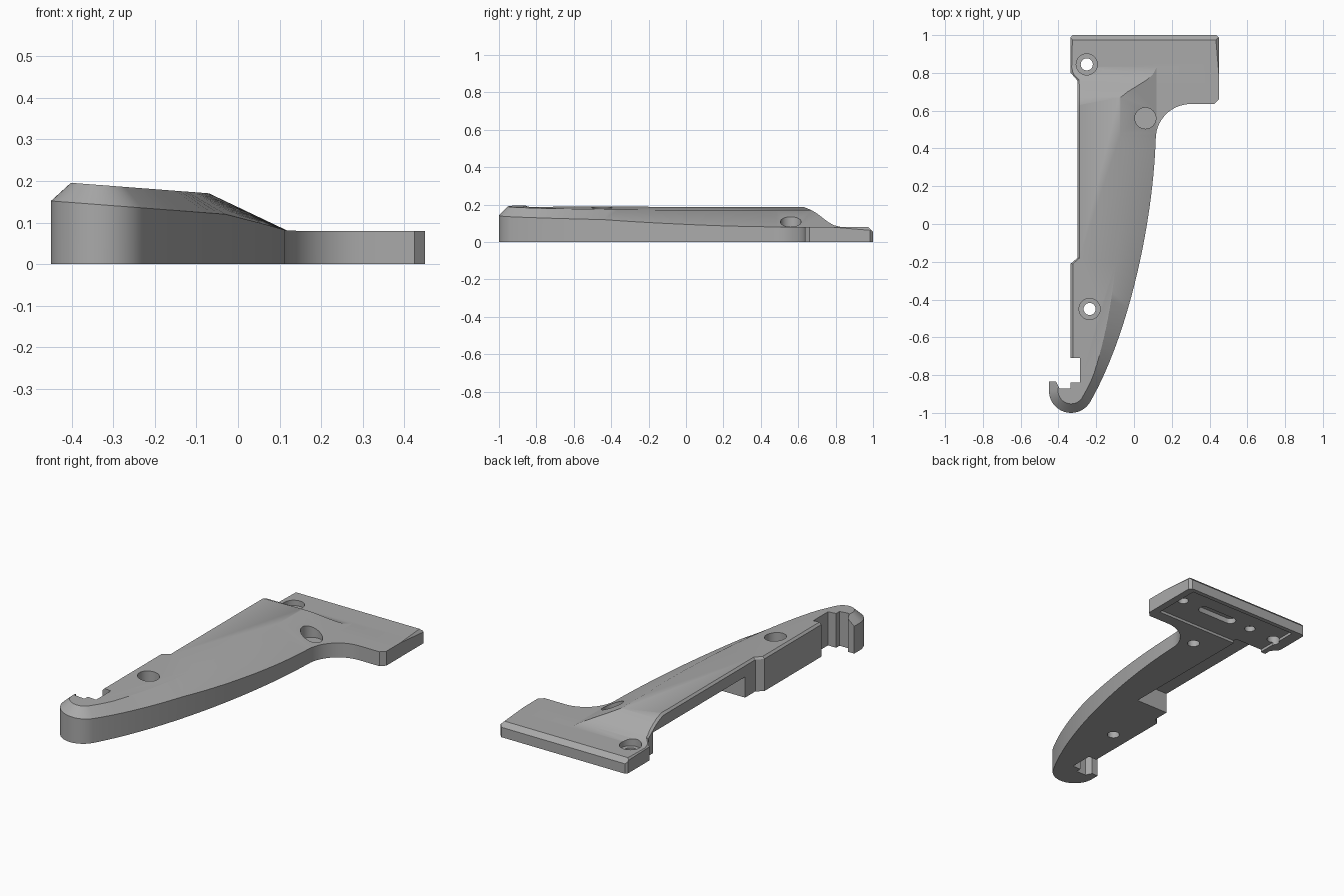
import bpy, bmesh, math
from mathutils import Vector

if "Cube" in bpy.data.objects:
    bpy.data.objects.remove(bpy.data.objects["Cube"])

grey = bpy.data.materials.new("plain_grey")
grey.use_nodes = True
grey.diffuse_color = (0.4, 0.4, 0.4, 1)
grey.node_tree.nodes["Principled BSDF"].inputs["Base Color"].default_value = (0.4, 0.4, 0.4, 1)


def finish(bm, name):
    bmesh.ops.recalc_face_normals(bm, faces=bm.faces[:])
    mesh = bpy.data.meshes.new(name)
    bm.to_mesh(mesh)
    bm.free()
    mesh.materials.append(grey)
    ob = bpy.data.objects.new(name, mesh)
    bpy.context.collection.objects.link(ob)
    return ob


def loft(name, rings):
    """Closed solid through a list of equal rings."""
    bm = bmesh.new()
    loops = [[bm.verts.new(p) for p in ring] for ring in rings]
    n = len(loops[0])
    for a, b in zip(loops, loops[1:]):
        for i in range(n):
            j = (i + 1) % n
            bm.faces.new((a[i], a[j], b[j], b[i]))
    bm.faces.new(loops[0])
    bm.faces.new(loops[-1])
    return finish(bm, name)


def arc(cx, cy, r, start, end, steps):
    angles = [math.radians(start + (end - start) * i / steps) for i in range(steps + 1)]
    return [(cx + r * math.cos(a), cy + r * math.sin(a)) for a in angles]


def bezier(p, steps):
    p = [Vector(q) for q in p]
    out = []
    for i in range(steps + 1):
        t = i / steps
        s = 1 - t
        out.append(tuple(s**3 * p[0] + 3 * s * s * t * p[1] + 3 * s * t * t * p[2] + t**3 * p[3]))
    return out


def interp(table, v):
    if v <= table[0][0]:
        return table[0][1]
    for (a, za), (b, zb) in zip(table, table[1:]):
        if v <= b:
            return za + (zb - za) * (v - a) / (b - a)
    return table[-1][1]


# Height rules
RAMP = [(0.56, 0.21), (0.63, 0.187), (0.67, 0.171), (0.70, 0.153), (0.73, 0.13),
        (0.76, 0.107), (0.79, 0.09), (0.83, 0.08), (1.2, 0.08)]
WALL = [(-0.45, 0.152), (-0.03, 0.12), (0.06, 0.097), (0.12, 0.08)]
BEVEL = [(-0.84, 0.048), (-0.5, 0.09), (0, 0.15), (0.45, 0.19)]


def plane(x):
    return 0.165 - 0.076 * x


def top(x, y):
    return min(plane(x), interp(RAMP, y))


def sweep(name, path, rule):
    """Cutter above a sloping edge; rule gives inset, inner z, edge z, reach."""
    rings = []
    for i, p in enumerate(path):
        a, b = path[max(i - 1, 0)], path[min(i + 1, len(path) - 1)]
        t = Vector((b[0] - a[0], b[1] - a[1])).normalized()
        n = Vector((t.y, -t.x))
        p = Vector(p)
        d, z_in, z_edge, reach = rule(p, n)
        inner, outer = p - n * d * 1.2, p + n * reach
        z_in = z_edge + (z_in - z_edge) * 1.2
        rings.append([(*inner, z_in), (*p, z_edge), (*outer, z_edge),
                      (*outer, 0.4), (*inner, 0.4)])
    return loft(name, rings)


def box(name, x0, x1, y0, y1, z0, z1):
    ring = [(x0, y0), (x1, y0), (x1, y1), (x0, y1)]
    return loft(name, [[(x, y, z) for x, y in ring] for z in (z0, z1)])


def cylinder(name, x, y, r, z0, z1):
    ring = arc(x, y, r, 0, 348.75, 31)
    return loft(name, [[(*p, z) for p in ring] for z in (z0, z1)])


# Bracket body from its plan outline
tip = arc(-0.333, -0.883, 0.117, 180, 330, 20)
side = bezier([tip[-1], (-0.03, -0.59), (0.10, 0), (0.115, 0.45)], 28)
fillet = arc(0.30, 0.45, 0.185, 180, 90, 14)
outline = tip + side[1:] + fillet[1:] + [
    (0.425, 0.635), (0.45, 0.66), (0.45, 0.985), (0.435, 1), (-0.325, 1), (-0.335, 0.99),
    (-0.335, 0.8), (-0.3, 0.76), (-0.3, -0.18), (-0.335, -0.21), (-0.335, -0.71),
    (-0.285, -0.71), (-0.285, -0.84), (-0.335, -0.84), (-0.335, -0.87),
    (-0.395, -0.87), (-0.412, -0.835), (-0.45, -0.835)]
body = loft("bracket", [[(x, y, 0) for x, y in outline],
                        [(x, y, plane(x)) for x, y in outline]])

cutters = []

# Sloped outer shoulder around the hook and along the curved side
def shoulder(p, n):
    d = interp(BEVEL, p.y)
    return d, plane(p.x - n.x * d), interp(WALL, p.x), 0.45 if p.y > 0.47 else 0.03

path = [(-0.45, -0.8)] + tip + side[1:] + [(0.118, 0.475), (0.12, 0.6), (0.12, 0.72), (0.12, 0.85)]
cutters.append(sweep("shoulder_cutter", path, shoulder))

# Ramp down to the flange
profile = RAMP + [(1.2, 0.4), (0.56, 0.4)]
cutters.append(loft("ramp_cutter", [[(x, y, z) for y, z in profile] for x in (-0.6, 0.6)]))

# Chamfers
def chamfer(size):
    return lambda p, n: (size, top(p.x, p.y), top(p.x, p.y) - size, 0.1)

left_path = [(-0.335, 1.1), (-0.335, 0.8), (-0.3, 0.76)]
left_path += [(-0.3, y) for y, z in reversed(RAMP[:5])]
left_path += [(-0.3, -0.18), (-0.335, -0.21), (-0.335, -0.75)]
cutters.append(sweep("left_chamfer_cutter", left_path, chamfer(0.012)))
cutters.append(sweep("right_chamfer_cutter", [(0.45, 0.5), (0.45, 1.1)], chamfer(0.027)))
cutters.append(sweep("back_chamfer_cutter", [(0.55, 1), (-0.55, 1)], chamfer(0.025)))

# Underside channel and flange pocket
cutters.append(box("channel_cutter", -0.4, -0.1, -0.09, 0.72, -0.1, 0.115))
cutters.append(box("pocket_cutter", -0.27, 0.41, 0.7, 0.975, -0.1, 0.015))

# Screw holes with counterbores
for x, y, z in ((-0.25, 0.845, 0.05), (0.06, 0.56, 0.065), (-0.235, -0.45, 0.11)):
    cutters.append(cylinder("bore_cutter", x, y, 0.032, -0.1, 0.5))
    cutters.append(cylinder("counterbore_cutter", x, y, 0.056, z, 0.5))

# Blind holes and slot under the flange
for x in (-0.085, 0.375):
    cutters.append(cylinder("blind_hole_cutter", x, 0.85, 0.028, -0.1, 0.045))
slot = arc(0.23, 0.85, 0.03, -90, 90, 10) + arc(0.05, 0.85, 0.03, 90, 270, 10)
cutters.append(loft("slot_cutter", [[(*p, z) for p in slot] for z in (-0.1, 0.045)]))

for cutter in cutters:
    cutter.hide_render = True
    mod = body.modifiers.new(cutter.name, "BOOLEAN")
    mod.operation = "DIFFERENCE"
    mod.solver = "EXACT"
    mod.object = cutter

bpy.context.view_layer.update()
graph = bpy.context.evaluated_depsgraph_get()
mesh = bpy.data.meshes.new_from_object(body.evaluated_get(graph))
body.modifiers.clear()
body.data = mesh
for cutter in cutters:
    bpy.data.objects.remove(cutter)

bpy.ops.object.select_all(action="DESELECT")
body.select_set(True)
bpy.context.view_layer.objects.active = body
bpy.ops.object.shade_smooth_by_angle(angle=math.radians(25))
